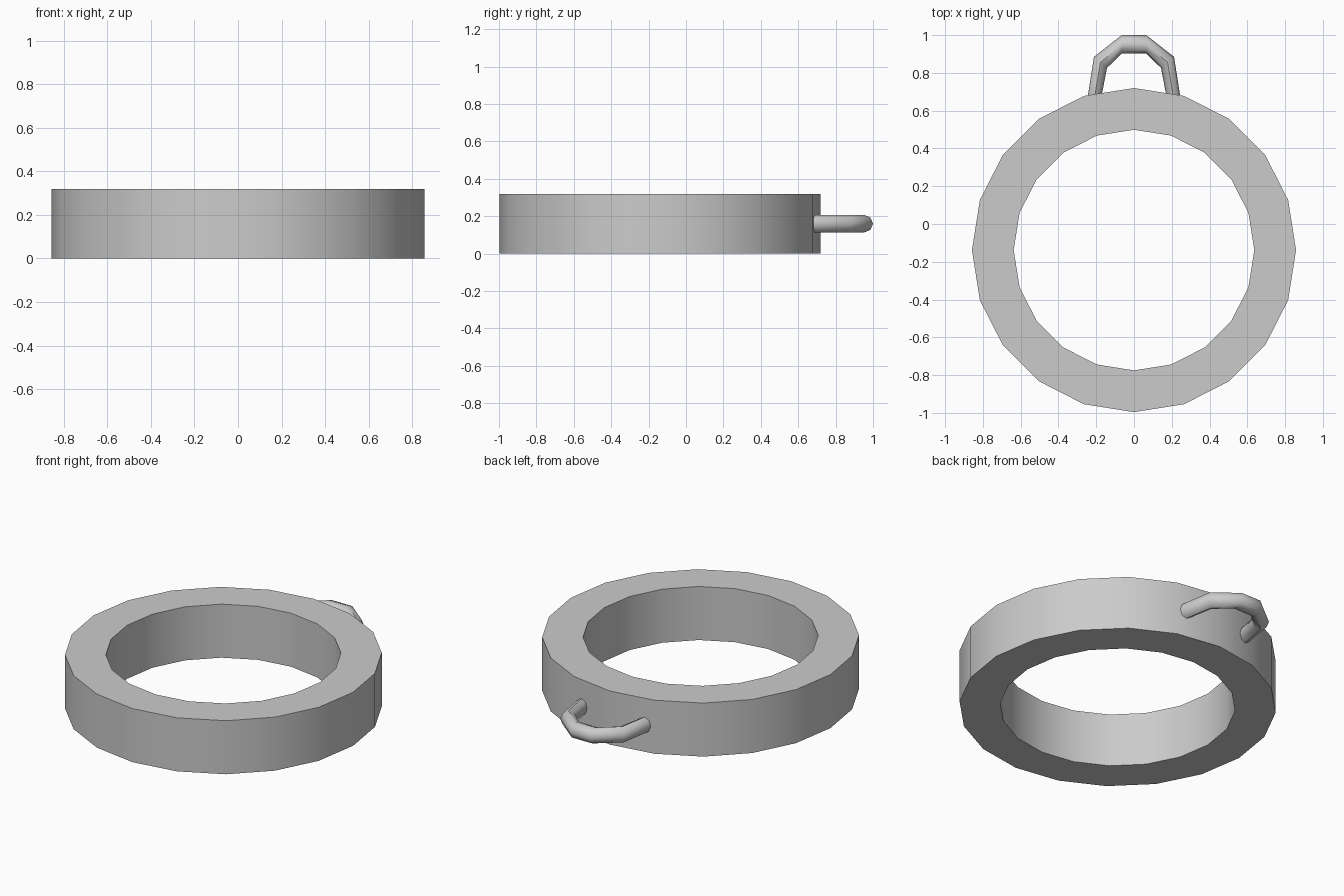
import bpy, math

if "Cube" in bpy.data.objects:
    bpy.data.objects.remove(bpy.data.objects["Cube"])

def make(name, verts, faces):
    me = bpy.data.meshes.new(name)
    me.from_pydata(verts, [], faces)
    me.validate()
    ob = bpy.data.objects.new(name, me)
    bpy.context.collection.objects.link(ob)
    bpy.ops.object.select_all(action='DESELECT')
    ob.select_set(True)
    bpy.context.view_layer.objects.active = ob
    # consistent outward normals
    bpy.ops.object.mode_set(mode='EDIT')
    bpy.ops.mesh.select_all(action='SELECT')
    bpy.ops.mesh.normals_make_consistent(inside=False)
    bpy.ops.object.mode_set(mode='OBJECT')
    bpy.ops.object.shade_smooth_by_angle(angle=math.radians(50))
    return ob

# Thick 20-sided band: rectangular profile swept round the centre
N, CY = 20, -0.138
profile = [(0.858, 0), (0.858, 0.32), (0.637, 0.32), (0.637, 0)]
verts, faces = [], []
for i in range(N):
    a = 2 * math.pi * i / N
    verts += [(r * math.cos(a), CY + r * math.sin(a), z) for r, z in profile]
    for j in range(4):
        k, m = (i + 1) % N, (j + 1) % 4
        faces.append((i * 4 + j, k * 4 + j, k * 4 + m, i * 4 + m))
make("ring_band", verts, faces)

# Loop handle: round section between outer and inner outline points, mirrored in x
half = [((0.245, 0.675), (0.172, 0.675)),
        ((0.212, 0.885), (0.143, 0.826)),
        ((0.065, 1.0), (0.065, 0.903))]
stations = half + [((-o[0], o[1]), (-i[0], i[1])) for o, i in reversed(half)]
S, ZC, RZ = 8, 0.16, 0.047
verts, faces = [], []
for s, (o, i) in enumerate(stations):
    for j in range(S):
        a = 2 * math.pi * j / S
        t = (1 + math.cos(a)) / 2
        verts.append((i[0] + (o[0] - i[0]) * t, i[1] + (o[1] - i[1]) * t,
                      ZC + RZ * math.sin(a)))
        if s:
            k = (j + 1) % S
            faces.append(((s - 1) * S + j, (s - 1) * S + k, s * S + k, s * S + j))
faces.append(tuple(range(S)))
faces.append(tuple(range((len(stations) - 1) * S, len(stations) * S)))
make("loop_handle", verts, faces)
